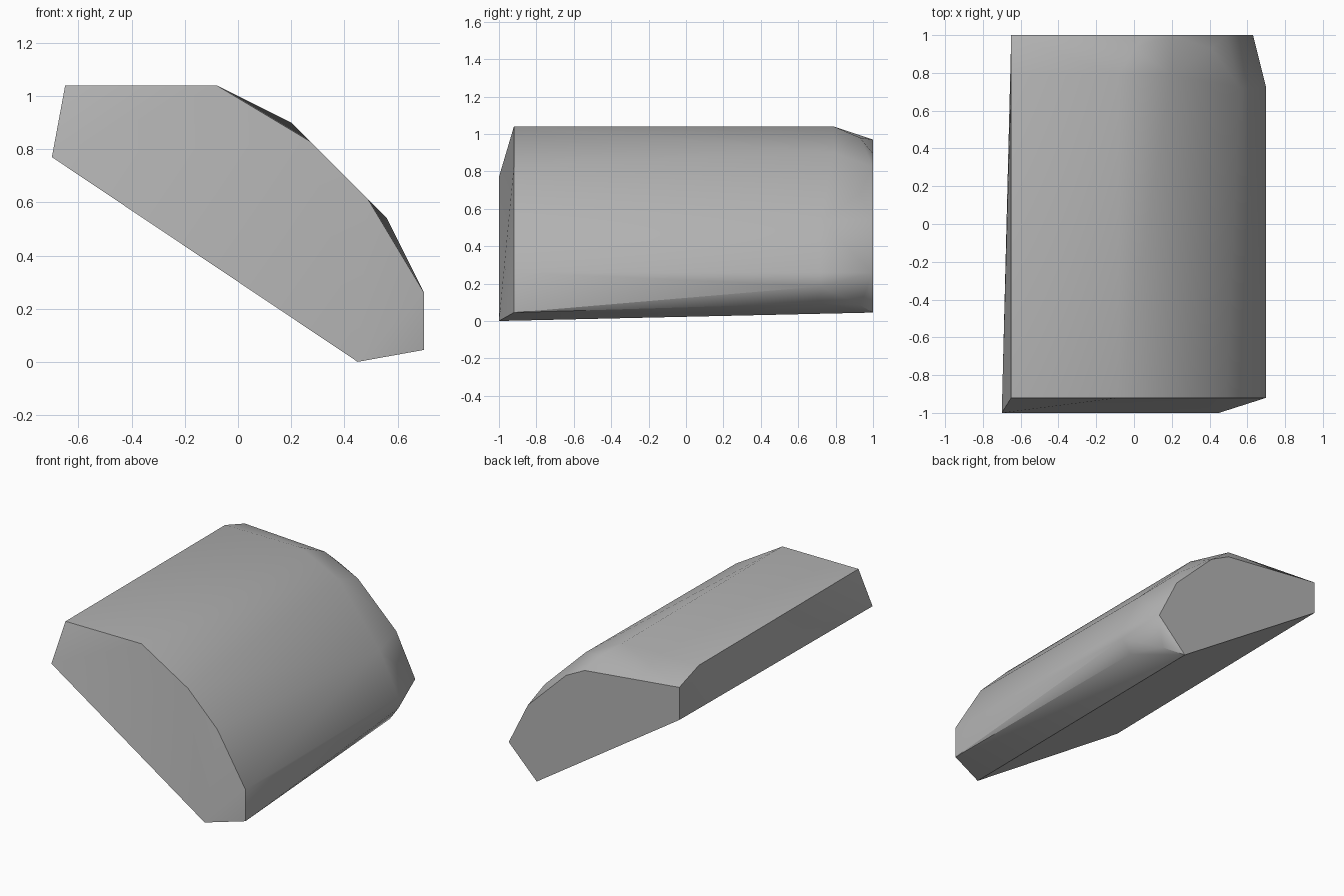
import bpy
import bmesh
import math

# Remove the default cube
cube = bpy.data.objects.get("Cube")
if cube:
    bpy.data.objects.remove(cube, do_unlink=True)

# Single stone colour
grey = bpy.data.materials.new("stone_grey")
grey.use_nodes = True
colour = (0.45, 0.45, 0.45, 1.0)
grey.diffuse_color = colour
grey.node_tree.nodes["Principled BSDF"].inputs["Base Color"].default_value = colour


def section(y, outline):
    """Place an (x, z) outline at depth y."""
    return [(x, y, z) for x, z in outline]


# Front end: lower lip, then the outline set back behind it
lip = section(-1.0, [(-0.70, 0.77), (0.45, 0.0)])
front = section(-0.92, [(-0.65, 1.04), (-0.08, 1.04), (0.27, 0.83),
                        (0.49, 0.61), (0.70, 0.26), (0.70, 0.045)])

# Fullest part of the body, just before the rear rounding
top_edge = section(0.79, [(-0.65, 1.04), (-0.08, 1.04), (0.20, 0.90)])
side_edge = section(0.72, [(0.56, 0.54), (0.70, 0.26), (0.70, 0.185), (0.635, 0.095)])

# Rear rounding and flat rear end
rounding = section(0.93, [(0.0, 0.98), (0.41, 0.68), (0.545, 0.085)])
back = section(1.0, [(-0.65, 0.97), (0.06, 0.895), (0.20, 0.824), (0.487, 0.545),
                     (0.63, 0.257), (0.42, 0.045), (-0.65, 0.749)])

# Wrap the sections in one convex skin
bm = bmesh.new()
for point in lip + front + top_edge + side_edge + rounding + back:
    bm.verts.new(point)
hull = bmesh.ops.convex_hull(bm, input=bm.verts[:])
loose = [v for v in bm.verts if not v.link_faces]
bmesh.ops.delete(bm, geom=loose, context="VERTS")
bmesh.ops.dissolve_limit(bm, angle_limit=math.radians(1), verts=bm.verts[:], edges=bm.edges[:])
bmesh.ops.recalc_face_normals(bm, faces=bm.faces[:])

mesh = bpy.data.meshes.new("rounded_block")
bm.to_mesh(mesh)
bm.free()
mesh.materials.append(grey)
block = bpy.data.objects.new("rounded_block", mesh)
bpy.context.collection.objects.link(block)

# Soft shading over the curve, crisp at the ends
bpy.ops.object.select_all(action="DESELECT")
block.select_set(True)
bpy.context.view_layer.objects.active = block
bpy.ops.object.shade_smooth_by_angle(angle=math.radians(35))
